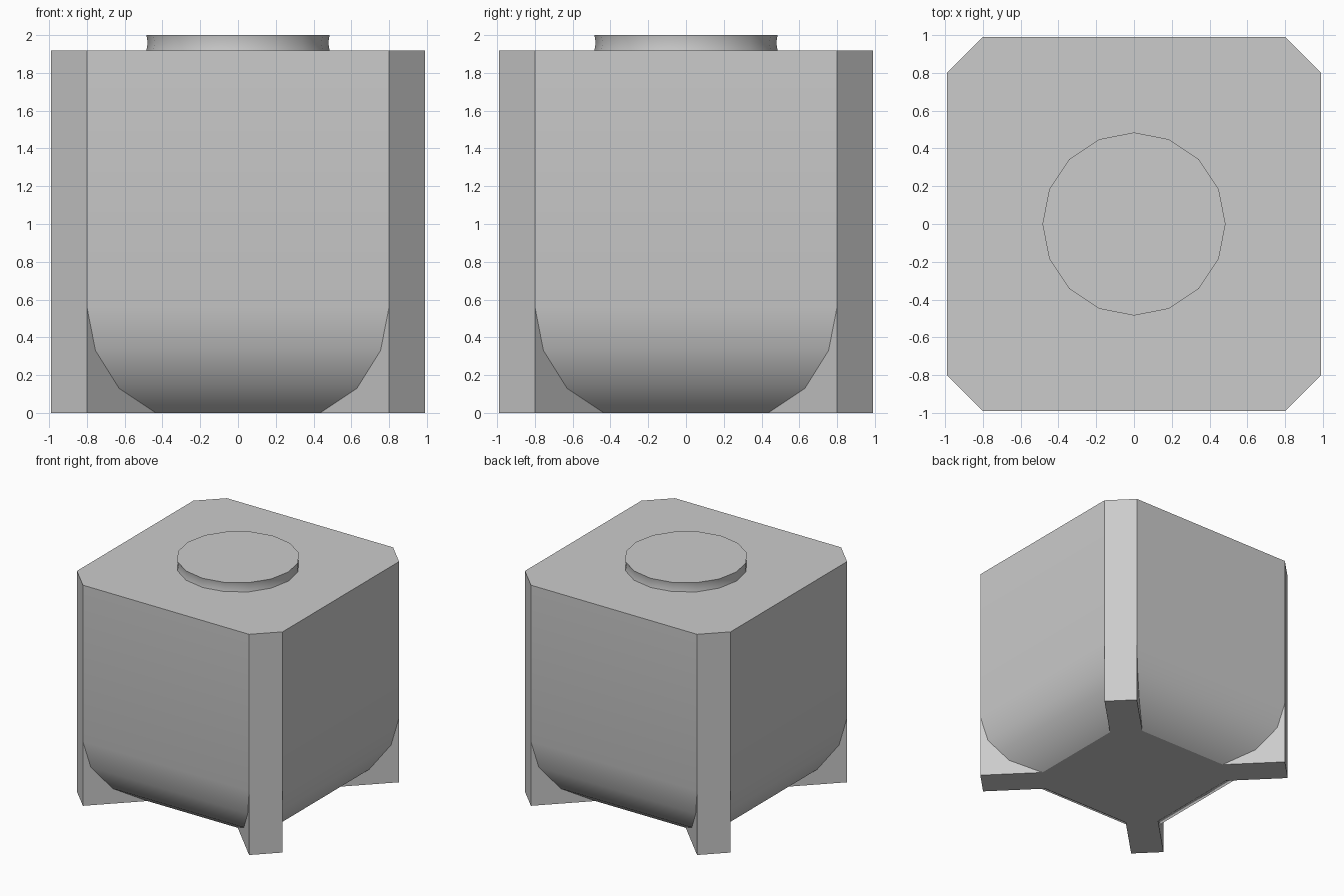
import bpy, bmesh
from math import pi, cos, sin, radians
from mathutils import Matrix

if "Cube" in bpy.data.objects:
    bpy.data.objects.remove(bpy.data.objects["Cube"])

HALF, FLAT, TOP = 0.99, 0.80, 1.92
# side panel profile: (inset from the outer face, height)
PROFILE = [(0, TOP), (0, 0.56), (0.045, 0.33), (0.17, 0.13), (0.365, 0)]


def finish(bm, name):
    bmesh.ops.remove_doubles(bm, verts=bm.verts, dist=1e-4)
    bmesh.ops.recalc_face_normals(bm, faces=bm.faces)
    mesh = bpy.data.meshes.new(name)
    bm.to_mesh(mesh)
    bm.free()
    obj = bpy.data.objects.new(name, mesh)
    bpy.context.collection.objects.link(obj)
    bpy.ops.object.select_all(action='DESELECT')
    obj.select_set(True)
    bpy.context.view_layer.objects.active = obj
    bpy.ops.object.shade_smooth_by_angle(angle=radians(30))
    return obj


# Tank body: four identical sides, each with a curved panel and a corner leg
bm = bmesh.new()
top_ring, bottom_ring = [], []
for k in range(4):
    rot = Matrix.Rotation(k * pi / 2, 4, 'Z')

    def face(points):
        bm.faces.new([bm.verts.new(rot @ Matrix.Translation(p).translation) for p in points])

    left = [(-(FLAT - d), -(HALF - d), z) for d, z in PROFILE]
    right = [(FLAT - d, -(HALF - d), z) for d, z in PROFILE]
    # curved panel
    for i in range(len(PROFILE) - 1):
        face([left[i], left[i + 1], right[i + 1], right[i]])
    # leg cheeks exposed beneath the panel curve
    face(left[1:] + [(-FLAT, -HALF, 0)])
    face(right[1:] + [(FLAT, -HALF, 0)])
    # chamfered corner running down to the foot
    face([(FLAT, -HALF, TOP), (FLAT, -HALF, 0.56), (FLAT, -HALF, 0),
          (HALF, -FLAT, 0), (HALF, -FLAT, 0.56), (HALF, -FLAT, TOP)])
    # underside of the foot
    x, y, _ = right[-1]
    face([(x, y, 0), (FLAT, -HALF, 0), (HALF, -FLAT, 0), (-y, -x, 0)])
    for ring, pair in ((top_ring, (left[0], right[0])), (bottom_ring, (left[-1], right[-1]))):
        ring += [rot @ Matrix.Translation(p).translation for p in pair]
for ring in (top_ring, bottom_ring):
    bm.faces.new([bm.verts.new(p) for p in ring])
finish(bm, "tank_body")

# Lid: 16-sided disc with a faint waist
bm = bmesh.new()
rings = [[bm.verts.new((r * cos(a * pi / 8), r * sin(a * pi / 8), z)) for a in range(16)]
         for r, z in ((0.485, TOP), (0.478, 1.96), (0.485, 2.0))]
for lo, hi in zip(rings, rings[1:]):
    for i in range(16):
        j = (i + 1) % 16
        bm.faces.new((lo[i], lo[j], hi[j], hi[i]))
bm.faces.new(rings[0])
bm.faces.new(rings[-1])
finish(bm, "lid")
